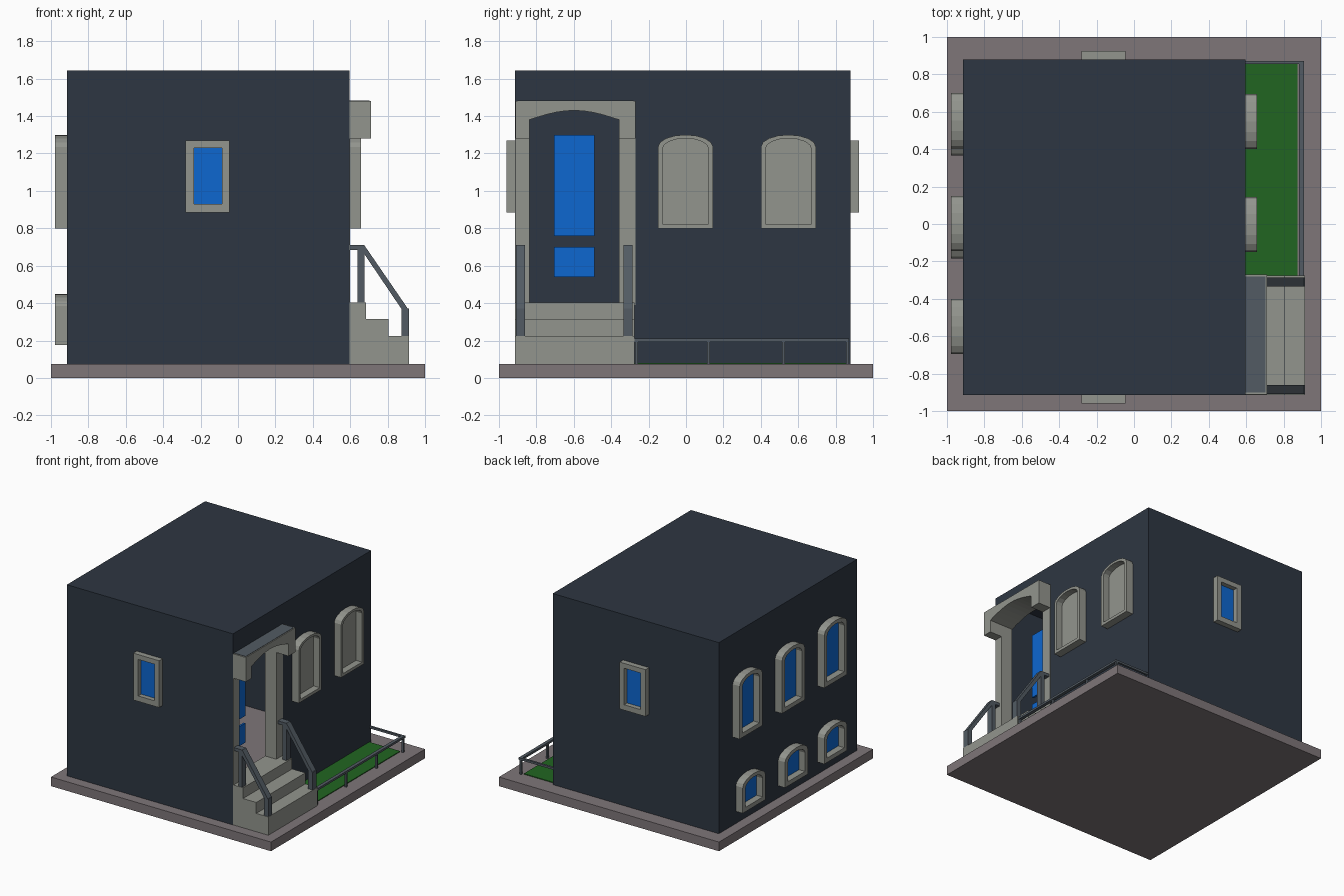
import bpy, bmesh, math

if "Cube" in bpy.data.objects:
    bpy.data.objects.remove(bpy.data.objects["Cube"], do_unlink=True)


def material(name, r, g, b):
    m = bpy.data.materials.new(name)
    m.use_nodes = True
    m.diffuse_color = (r, g, b, 1)
    m.node_tree.nodes["Principled BSDF"].inputs["Base Color"].default_value = (r, g, b, 1)
    return m


NAVY = material("navy wall", .027, .037, .054)
STONE = material("grey stone", .29, .30, .27)
PAVING = material("mauve paving", .21, .18, .19)
GLASS = material("blue glass", .004, .135, .63)
GRASS = material("green grass", .015, .13, .015)
METAL = material("slate metal", .085, .105, .125)


def finish(name, bm, mat):
    bmesh.ops.recalc_face_normals(bm, faces=bm.faces[:])
    me = bpy.data.meshes.new(name)
    bm.to_mesh(me)
    bm.free()
    me.materials.append(mat)
    ob = bpy.data.objects.new(name, me)
    bpy.context.scene.collection.objects.link(ob)
    return ob


def place(axis, u, z, d):
    """Profile point (u, z) at depth d along the given axis."""
    return (d, u, z) if axis == "x" else (u, d, z)


def prism(name, pts, axis, lo, hi, mat):
    bm = bmesh.new()
    a, b = ([bm.verts.new(place(axis, u, z, d)) for u, z in pts] for d in (lo, hi))
    n = len(pts)
    bm.faces.new(a)
    bm.faces.new(b)
    for i in range(n):
        j = (i + 1) % n
        bm.faces.new((a[i], a[j], b[j], b[i]))
    return finish(name, bm, mat)


def ring(name, outer, inner, axis, lo, hi, mat):
    """Hollow frame between two matching outlines."""
    bm = bmesh.new()
    loops = [[bm.verts.new(place(axis, u, z, d)) for u, z in pts]
             for pts, d in ((outer, lo), (outer, hi), (inner, hi), (inner, lo))]
    n = len(outer)
    for k in range(4):
        p, q = loops[k], loops[(k + 1) % 4]
        for i in range(n):
            j = (i + 1) % n
            bm.faces.new((p[i], p[j], q[j], q[i]))
    return finish(name, bm, mat)


def rect(u0, u1, z0, z1):
    return [(u0, z0), (u1, z0), (u1, z1), (u0, z1)]


def arched(u0, u1, z0, z1, rise, n=8):
    """Rectangle with an elliptical head."""
    c, r = (u0 + u1) / 2, (u1 - u0) / 2
    head = [(c + r * math.cos(math.pi * i / n), z1 - rise + rise * math.sin(math.pi * i / n))
            for i in range(n + 1)]
    return [(u0, z0), (u1, z0)] + head


def box(name, x0, x1, y0, y1, z0, z1, mat):
    return prism(name, rect(x0, x1, z0, z1), "y", y0, y1, mat)


# Paved base and lawn
BASE = .075
box("base", -1, 1, -1, 1, 0, BASE, PAVING)
box("lawn", .59, .875, -.28, .855, BASE - .01, BASE + .006, GRASS)

# Hollow house with a doorway
house = box("house", -.915, .595, -.915, .88, BASE, 1.645, NAVY)
cutters = [box("room_cutter", -.895, .575, -.895, .86, 0, 1.625, NAVY),
           box("door_cutter", .5, .7, -.895, -.272, .39, 1.47, NAVY)]
for c in cutters:
    mod = house.modifiers.new(c.name, "BOOLEAN")
    mod.operation = "DIFFERENCE"
    mod.solver = "EXACT"
    mod.object = c
    c.hide_render = True
    c.hide_viewport = True
    c.display_type = "WIRE"

# Doorway: columns, arched lintel, glass panels
L, R, A, B = -.912, -.27, -.838, -.358
box("front_column", .495, .599, L, A, .39, 1.30, STONE)
box("rear_column", .495, .599, B, R, .39, 1.30, STONE)
arch = [(A + (B - A) * i / 10, 1.38 + .05 * math.sin(math.pi * i / 10)) for i in range(11)]
prism("lintel", [(L, 1.28), (A, 1.28)] + arch + [(B, 1.28), (R, 1.28), (R, 1.48), (L, 1.48)],
      "x", .495, .71, STONE)
box("lintel_cover", .595, .702, L + .01, R - .01, 1.478, 1.483, METAL)
for part, z0, z1 in (("upper", .76, 1.30), ("lower", .54, .70)):
    box(part + "_door_glass", .395, .41, -.705, -.49, z0, z1, GLASS)

# Small rectangular windows, front and back
for side, wall, s in (("front", -.915, -1), ("back", .88, 1)):
    inner = rect(-.235, -.085, .93, 1.23)
    ring(side + "_window_frame", rect(-.28, -.045, .885, 1.27), inner, "y",
         wall - s * .005, wall + s * .045, STONE)
    prism(side + "_window_glass", inner, "y", wall - s * .005, wall + s * .006, GLASS)


# Arched windows on the two long sides
def arched_window(name, wall, s, y0, z0, z1, border, fill):
    y1 = y0 + .295
    outer = arched(y0, y1, z0, z1, .065)
    inner = arched(y0 + border, y1 - border, z0 + border, z1 - border * .8, .057)
    ring(name + "_frame", outer, inner, "x", wall - s * .005, wall + s * .063, STONE)
    prism(name + "_panel", inner, "x", wall - s * .005, wall + s * .008, fill)


for i, y in enumerate((-.15, .40)):
    arched_window(f"right_window_{i + 1}", .595, 1, y, .80, 1.30, .024, STONE)
for i, y in enumerate((-.695, -.145, .405)):
    arched_window(f"left_upper_window_{i + 1}", -.915, -1, y, .80, 1.30, .036, GLASS)
for i, y in enumerate((-.695, -.185, .365)):
    arched_window(f"left_lower_window_{i + 1}", -.915, -1, y, .175, .45, .036, GLASS)

# Stairs
prism("stairs", [(.497, BASE), (.915, BASE), (.915, .225), (.805, .225), (.805, .315),
                 (.685, .315), (.685, .403), (.497, .403)], "y", -.913, -.275, STONE)

# Stair railings
for side, y0 in (("front", -.91), ("rear", -.335)):
    y1 = y0 + .05
    box(side + "_upper_post", .64, .675, y0, y1, .39, .70, METAL)
    box(side + "_lower_post", .873, .913, y0, y1, .22, .37, METAL)
    prism(side + "_handrail", [(.59, .685), (.66, .685), (.88, .36), (.913, .36),
                               (.905, .375), (.675, .71), (.59, .71)], "y", y0, y1, METAL)

# Low garden fence
box("fence_side_rail", .883, .91, -.28, .872, .193, .21, METAL)
box("fence_back_rail", .59, .91, .855, .872, .193, .21, METAL)
for i, y in enumerate((-.265, .12, .52, .863)):
    box(f"fence_post_{i + 1}", .888, .905, y - .008, y + .008, BASE, .20, METAL)
